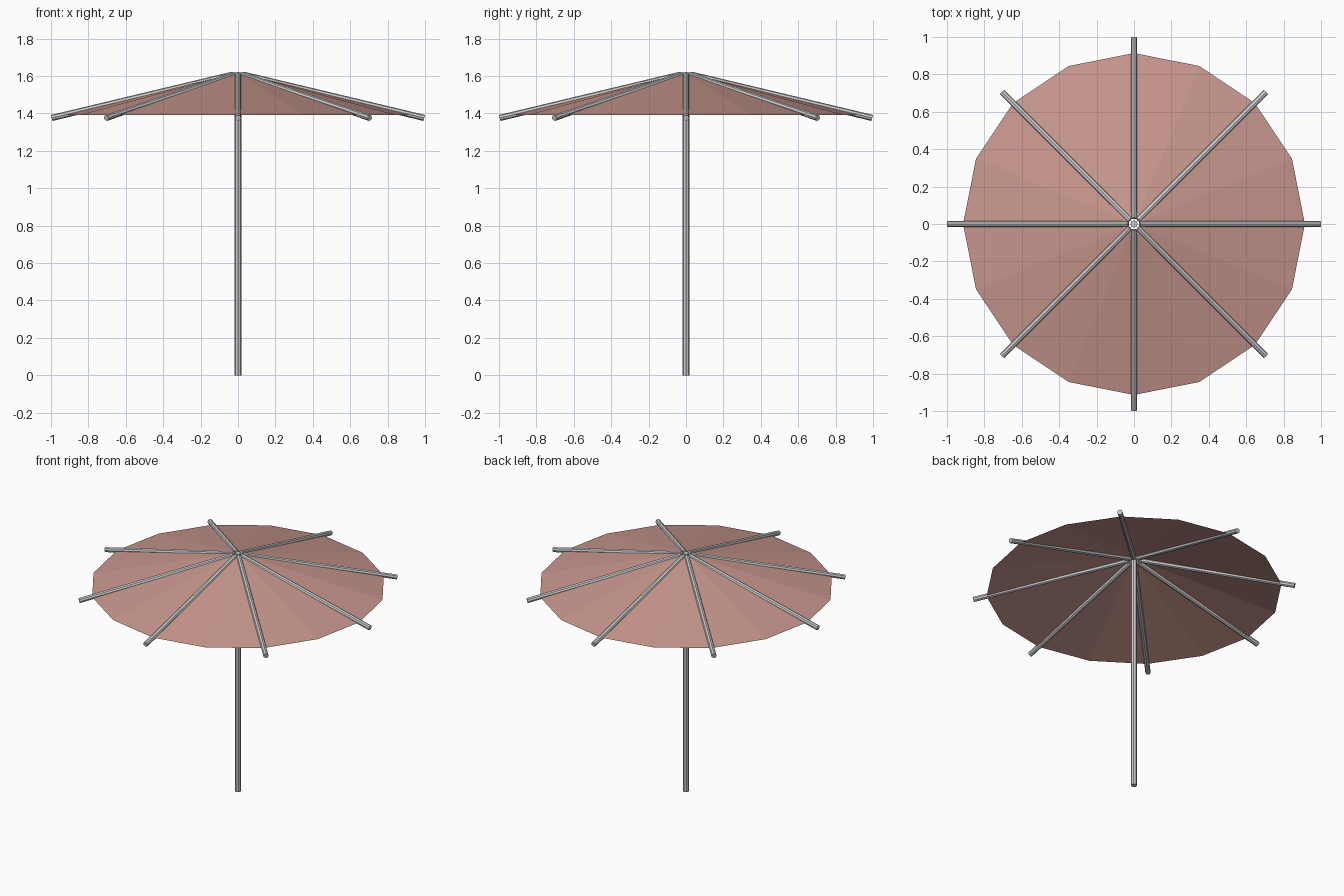
import bpy, bmesh
from math import cos, sin, pi
from mathutils import Vector

if "Cube" in bpy.data.objects:
    bpy.data.objects.remove(bpy.data.objects["Cube"])


def rod(name, a, b, radius, sides=8):
    """Flat-sided rod between two points."""
    a, b = Vector(a), Vector(b)
    bpy.ops.mesh.primitive_cylinder_add(vertices=sides, radius=radius,
                                        depth=(b - a).length, location=(a + b) / 2)
    ob = bpy.context.object
    ob.name = name
    ob.rotation_euler = (b - a).to_track_quat('Z', 'Y').to_euler()
    return ob


# Pole
rod("pole", (0, 0, 0), (0, 0, 1.62), 0.02)

# Eight ribs radiating from the top of the pole
for i in range(8):
    c, s = cos(i * pi / 4), sin(i * pi / 4)
    rod(f"rib_{i + 1}", (0.03 * c, 0.03 * s, 1.607), (0.996 * c, 0.996 * s, 1.376), 0.0165)

# Canopy: open 16-sided cone with a small hole round the pole
bm = bmesh.new()
rings = [[bm.verts.new((r * cos(k * pi / 8), r * sin(k * pi / 8), z)) for k in range(16)]
         for r, z in ((0.914, 1.392), (0.04, 1.61))]
for k in range(16):
    n = (k + 1) % 16
    bm.faces.new((rings[0][k], rings[0][n], rings[1][n], rings[1][k]))
mesh = bpy.data.meshes.new("canopy")
bm.to_mesh(mesh)
bm.free()
canopy = bpy.data.objects.new("canopy", mesh)
bpy.context.collection.objects.link(canopy)
mat = bpy.data.materials.new("canopy_fabric")
mat.diffuse_color = (0.58, 0.31, 0.27, 1)
mat.use_nodes = True
mat.node_tree.nodes["Principled BSDF"].inputs["Base Color"].default_value = mat.diffuse_color
mesh.materials.append(mat)
